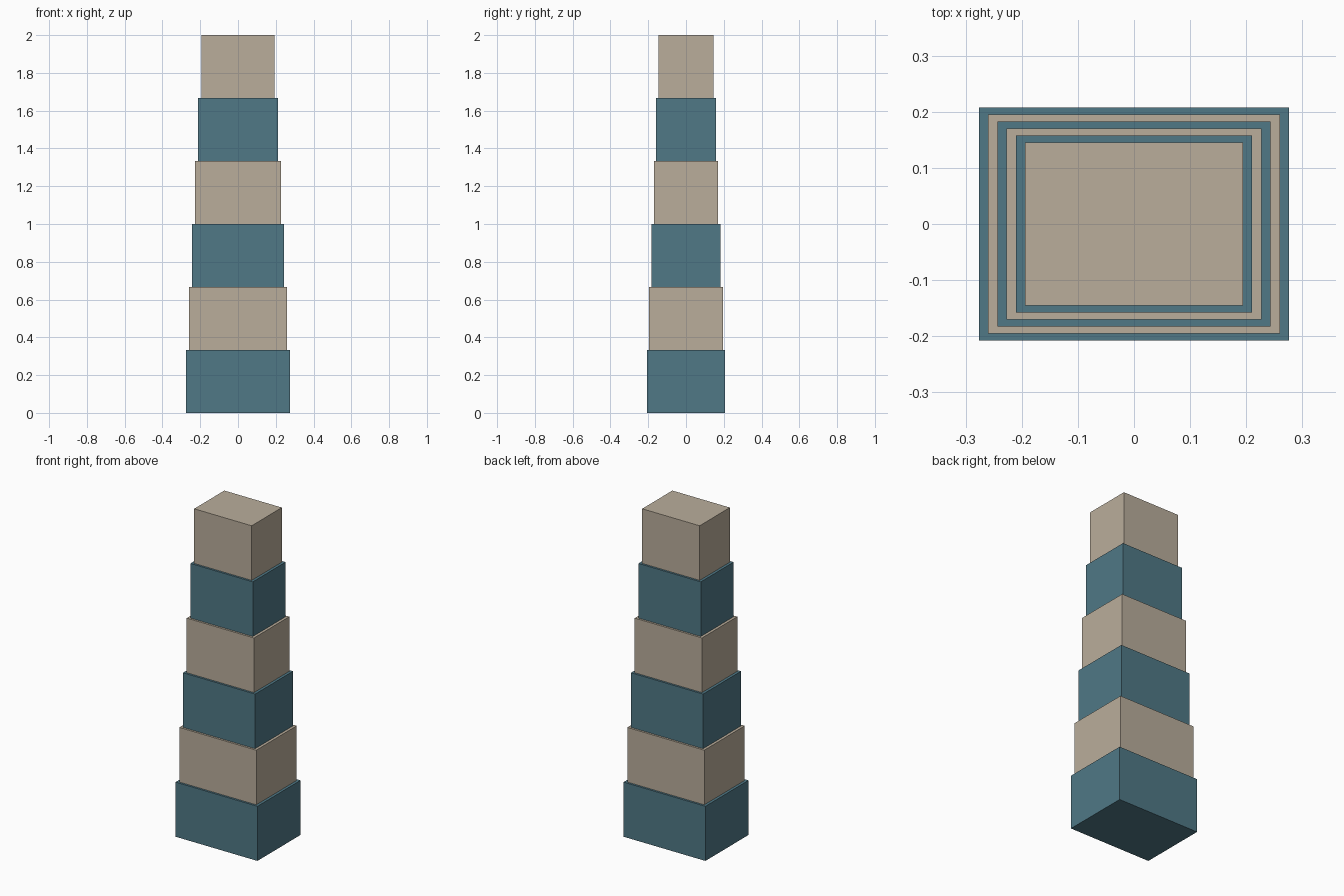
import bpy

if "Cube" in bpy.data.objects:
    bpy.data.objects.remove(bpy.data.objects["Cube"])

TIERS = 6
HEIGHT = 2.0 / TIERS


def make_material(name, color):
    mat = bpy.data.materials.new(name)
    mat.diffuse_color = (*color, 1.0)
    mat.use_nodes = True
    mat.node_tree.nodes["Principled BSDF"].inputs["Base Color"].default_value = mat.diffuse_color
    return mat


def add_block(name, width, depth, z, mat):
    bpy.ops.mesh.primitive_cube_add(size=1, location=(0, 0, z + HEIGHT / 2))
    block = bpy.context.object
    block.name = name
    block.scale = (width, depth, HEIGHT)
    bpy.ops.object.transform_apply(location=False, rotation=False, scale=True)
    block.data.materials.append(mat)


teal = make_material("teal", (0.08, 0.19, 0.24))
tan = make_material("tan", (0.49, 0.42, 0.33))

# Stacked tiers, each a little narrower than the one below, alternating colours
for i in range(TIERS):
    width = 0.553 - 0.033 * i
    add_block(f"tier_{i + 1}", width, width * 0.75, i * HEIGHT, tan if i % 2 else teal)
